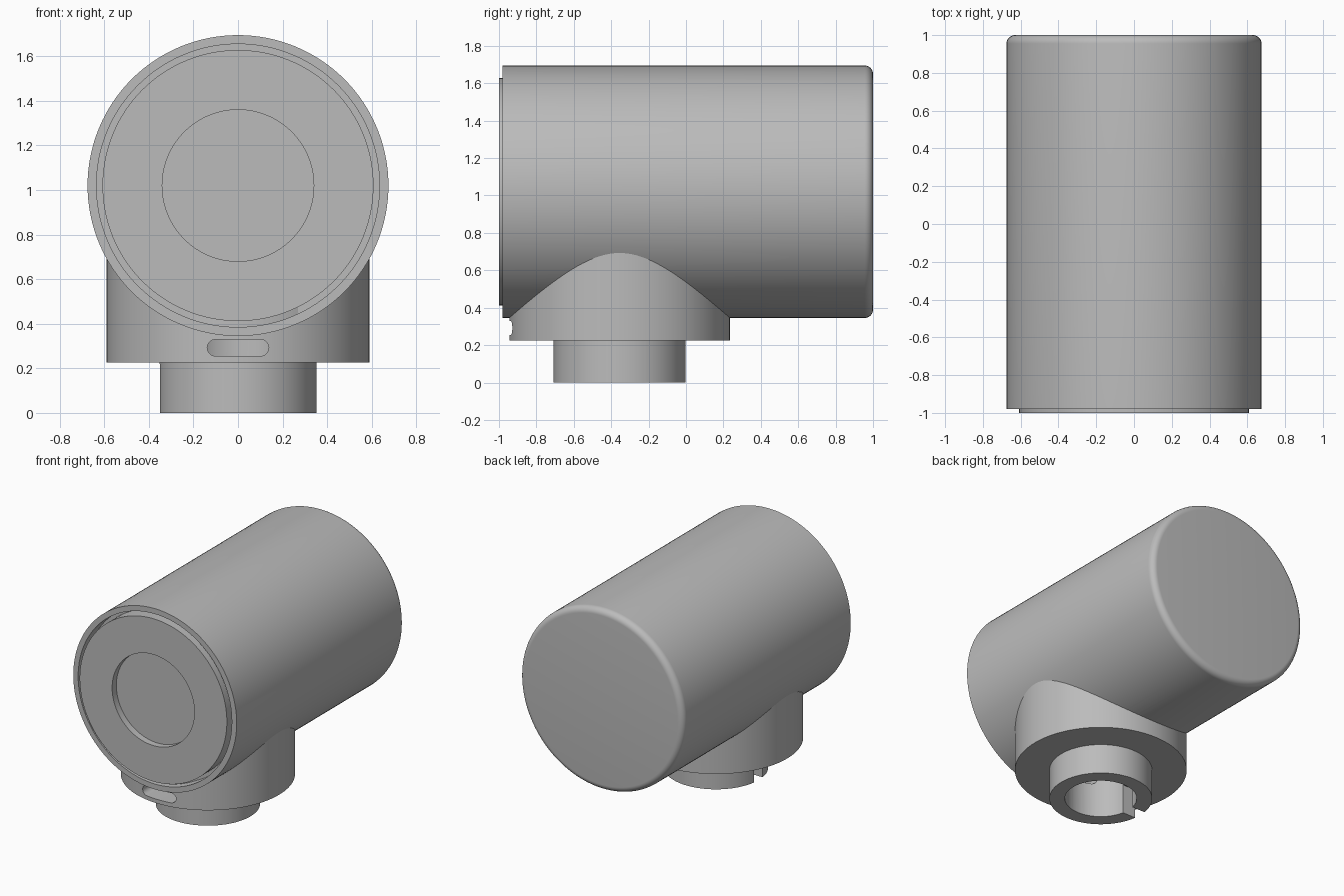
import bpy, bmesh, math
from mathutils import Matrix, Vector

cube = bpy.data.objects.get("Cube")
if cube:
    bpy.data.objects.remove(cube)

AXIS_Z, BODY_R = 1.02, 0.675
NECK_Y = -0.355
BORE_R = 0.247

grey = bpy.data.materials.new("plain grey")
grey.use_nodes = True
colour = (0.5, 0.5, 0.5, 1)
grey.diffuse_color = colour
grey.node_tree.nodes["Principled BSDF"].inputs["Base Color"].default_value = colour


def add_object(name, bm):
    bmesh.ops.recalc_face_normals(bm, faces=bm.faces)
    mesh = bpy.data.meshes.new(name)
    bm.to_mesh(mesh)
    bm.free()
    mesh.materials.append(grey)
    obj = bpy.data.objects.new(name, mesh)
    bpy.context.collection.objects.link(obj)
    return obj


def lathe(name, profile, axis, centre, steps=128):
    """Spin (radius, distance along axis) points round the y or z axis."""
    bm = bmesh.new()
    axis = Vector(axis)
    verts = [bm.verts.new(Vector((r, 0, 0)) + axis * h) for r, h in profile]
    edges = [bm.edges.new(pair) for pair in zip(verts, verts[1:])]
    bmesh.ops.spin(bm, geom=verts + edges, cent=(0, 0, 0), axis=axis,
                   angle=math.tau, steps=steps, use_merge=True)
    bmesh.ops.remove_doubles(bm, verts=bm.verts, dist=1e-5)
    bmesh.ops.translate(bm, verts=bm.verts, vec=centre)
    return add_object(name, bm)


def box(name, size, centre):
    bm = bmesh.new()
    bmesh.ops.create_cube(bm, size=1, matrix=Matrix.Translation(centre) @ Matrix.Diagonal((*size, 1)))
    return add_object(name, bm)


def pill(name, half_width, radius, depth, centre):
    """Rounded slot shape, extruded along y."""
    bm = bmesh.new()
    verts = []
    for side in (1, -1):
        for i in range(17):
            a = -math.pi / 2 + math.pi * i / 16
            verts.append(bm.verts.new((side * (half_width - radius + radius * math.cos(a)),
                                       0, side * radius * math.sin(a))))
    face = bm.faces.new(verts)
    out = bmesh.ops.extrude_face_region(bm, geom=[face])["geom"]
    bmesh.ops.translate(bm, verts=[v for v in out if isinstance(v, bmesh.types.BMVert)],
                        vec=(0, depth, 0))
    bmesh.ops.translate(bm, verts=bm.verts, vec=centre)
    return add_object(name, bm)


def cut(obj, cutter):
    cutter.hide_render = True
    mod = obj.modifiers.new("cut", "BOOLEAN")
    mod.operation, mod.solver, mod.object = "DIFFERENCE", "EXACT", cutter
    bpy.context.view_layer.objects.active = obj
    bpy.ops.object.modifier_apply(modifier=mod.name)


# Main barrel: recessed front disc, ring groove, rounded back edge
fillet = 0.045
back_edge = [(BODY_R - fillet + fillet * math.cos(a), 1 - fillet + fillet * math.sin(a))
             for a in (math.pi / 2 * i / 8 for i in range(9))]
barrel = lathe("barrel",
               [(0, -0.95), (0.34, -0.95), (0.34, -1), (0.608, -1), (0.608, -0.88),
                (0.635, -0.88), (0.635, -0.98), (BODY_R, -0.98)] + back_edge + [(0, 1)],
               (0, 1, 0), (0, 0, AXIS_Z))

# Neck collar with the narrower pipe below it
neck = lathe("neck", [(0, 0), (0.353, 0), (0.353, 0.225), (0.59, 0.225), (0.59, 0.75), (0, 0.75)],
             (0, 0, 1), (0, NECK_Y, 0))

# Bore, pipe keyway and front slot
bore = lathe("bore_cutter", [(0, -0.1), (BORE_R, -0.1), (BORE_R, 0.6), (0, 0.6)],
             (0, 0, 1), (0, NECK_Y, 0), 96)
keyway = box("keyway_cutter", (0.25, 0.1, 0.32), (-0.3, NECK_Y, 0.06))
slot = pill("slot_cutter", 0.138, 0.037, 0.7, (0, -1.05, 0.292))
cut(barrel, bore)
for cutter in (bore, keyway, slot):
    cut(neck, cutter)
    bpy.data.objects.remove(cutter)

# Smooth walls with crisp rims
bpy.ops.object.select_all(action="DESELECT")
for obj in (barrel, neck):
    obj.select_set(True)
bpy.context.view_layer.objects.active = barrel
bpy.ops.object.shade_smooth_by_angle(angle=math.radians(30))
